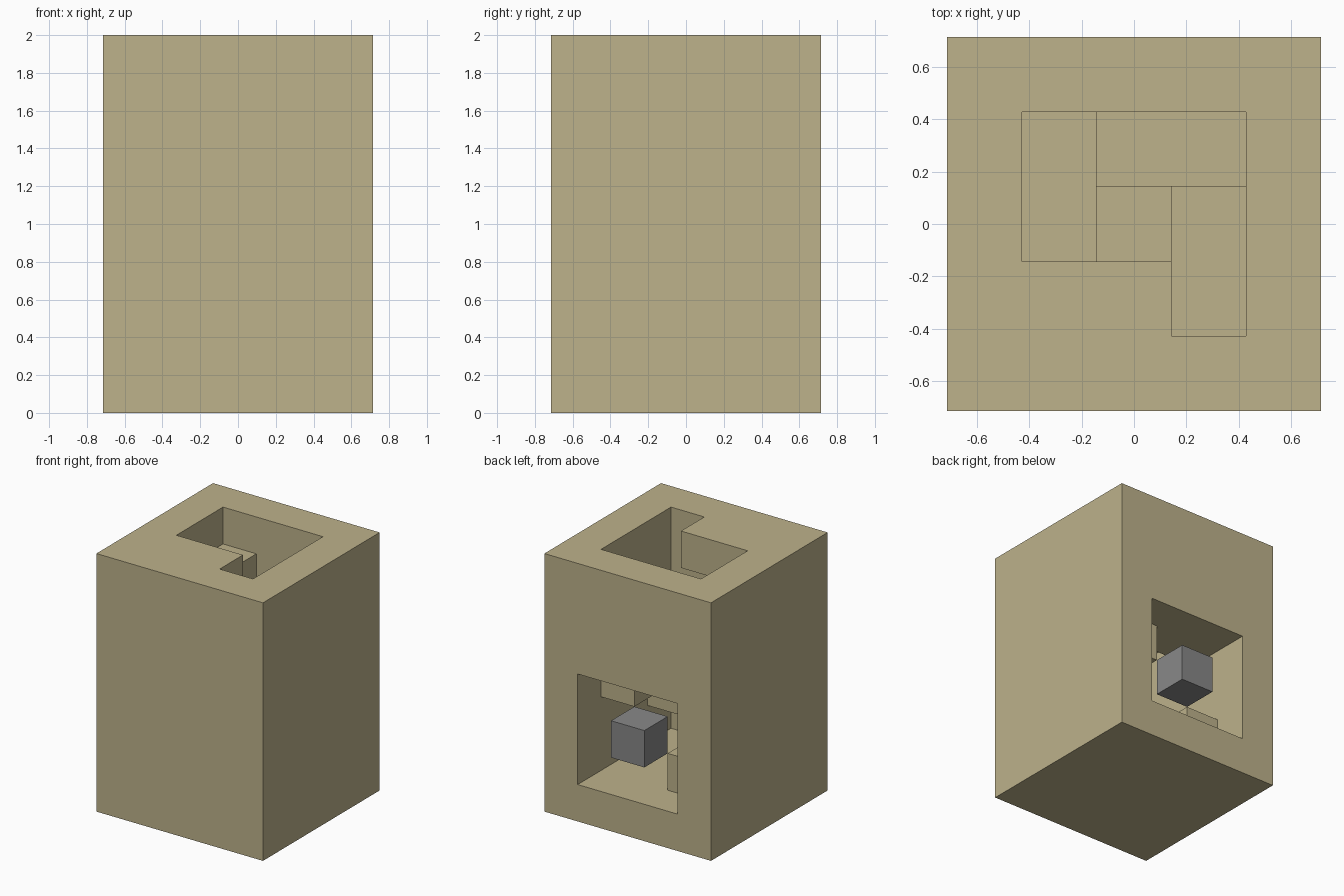
import bpy
import bmesh
from mathutils import Vector

cube = bpy.data.objects.get("Cube")
if cube:
    bpy.data.objects.remove(cube, do_unlink=True)

# The model sits on a grid of 5 x 5 x 7 equal cells
CELL = 2 / 7


def material(name, colour):
    mat = bpy.data.materials.new(name)
    mat.use_nodes = True
    mat.diffuse_color = (*colour, 1)
    mat.node_tree.nodes["Principled BSDF"].inputs["Base Color"].default_value = (*colour, 1)
    return mat


def box(name, low, high, mat=None):
    """Box between two grid corners (x, y, z counted in cells)."""
    low, high = Vector(low), Vector(high)
    bm = bmesh.new()
    bmesh.ops.create_cube(bm, size=1)
    for v in bm.verts:
        p = Vector([a + (c + 0.5) * (b - a) for a, b, c in zip(low, high, v.co)])
        v.co = (p - Vector((2.5, 2.5, 0))) * CELL
    mesh = bpy.data.meshes.new(name)
    bm.to_mesh(mesh)
    bm.free()
    obj = bpy.data.objects.new(name, mesh)
    bpy.context.collection.objects.link(obj)
    if mat:
        mesh.materials.append(mat)
    return obj


def cut(target, name, low, high):
    """Subtract a hidden box from the target."""
    cutter = box(name, low, high)
    cutter.hide_render = True
    cutter.hide_viewport = True
    cutter.display_type = 'WIRE'
    mod = target.modifiers.new(name, 'BOOLEAN')
    mod.operation = 'DIFFERENCE'
    mod.solver = 'EXACT'
    mod.object = cutter


stone = material("tan stone", (0.509, 0.445, 0.258))
grey = material("mid grey", (0.246, 0.246, 0.246))

# Hollow tower with a roof hatch and a square back window
tower = box("tower_shell", (0, 0, 0), (5, 5, 7), stone)
cut(tower, "room_cutter", (1, 1, 1), (4, 4, 6))
cut(tower, "hatch_cutter", (1, 2, 5.5), (4, 4, 8))
cut(tower, "hatch_notch_cutter", (3, 1, 5.5), (4, 2.5, 8))
cut(tower, "window_cutter", (1, 3.5, 1), (4, 6, 4))

# Spiral stair: each tread is one cell lower and runs along the next wall
runs = {
    "left_run": ((1, 1), (2, 4)),
    "back_run": ((1, 3), (4, 4)),
    "right_run": ((3, 1), (4, 4)),
    "front_run": ((1, 1), (4, 2)),
}
order = list(runs.values())
for step in range(5):
    (x0, y0), (x1, y1) = order[step % 4]
    top = 6 - step
    box(f"stair_tread_{step + 1}", (x0, y0, top - 1), (x1, y1, top), stone)

# Floating block in the middle of the back window
box("window_block", (2, 4, 2), (3, 5, 3), grey)
